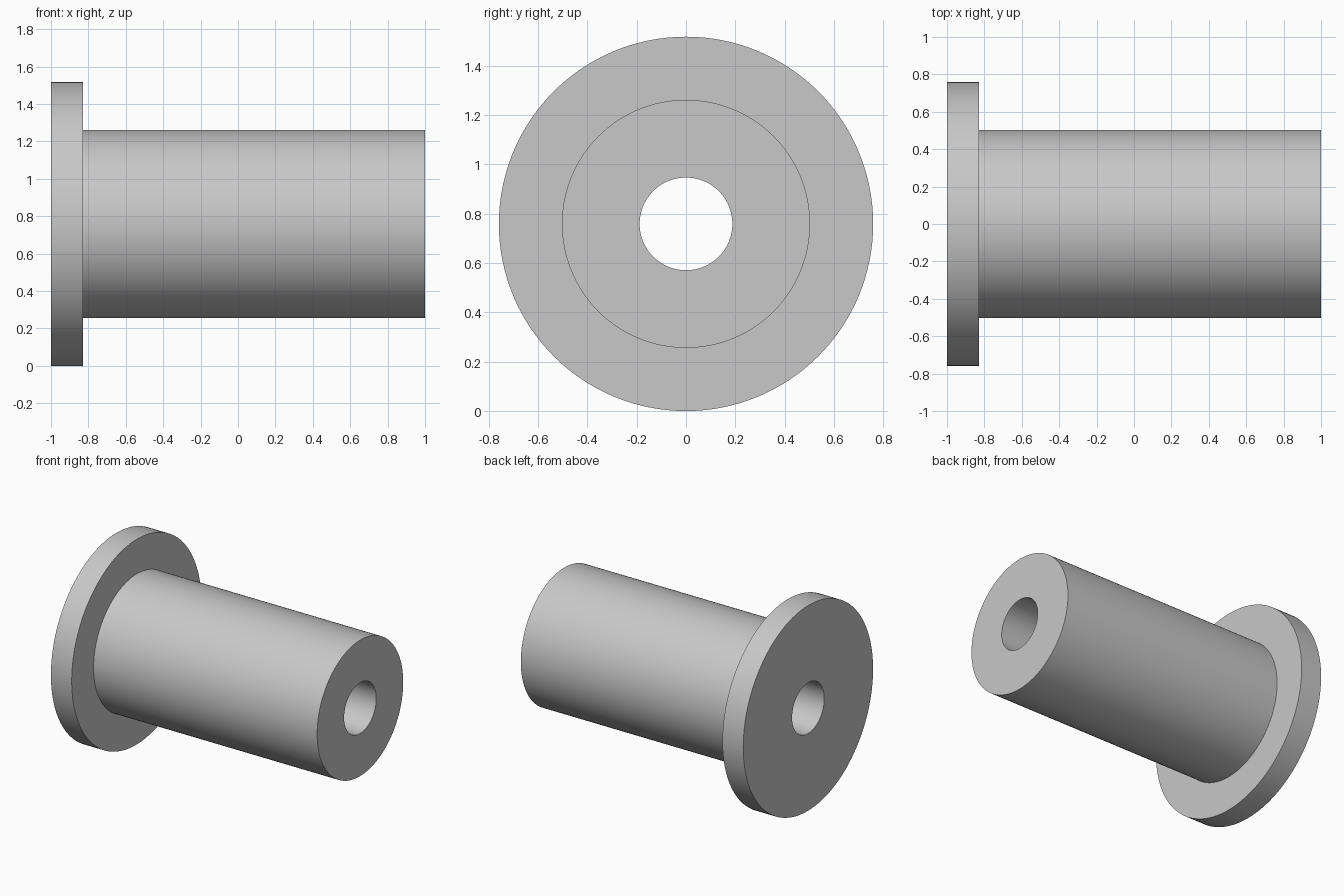
import bpy
import bmesh
import math
from mathutils import Vector

cube = bpy.data.objects.get("Cube")
if cube:
    bpy.data.objects.remove(cube, do_unlink=True)

# Main dimensions
FLANGE_R, BODY_R, BORE_R = 0.759, 0.503, 0.188
BACK_X, SHOULDER_X, END_X = -1.0, -0.83, 1.0
SEGMENTS = 128

# Plain grey material
grey = bpy.data.materials.new("grey")
grey.use_nodes = True
color = (0.58, 0.58, 0.58, 1.0)
grey.diffuse_color = color
grey.node_tree.nodes["Principled BSDF"].inputs["Base Color"].default_value = color

# Half section of the bushing: (x, radius), revolved around the x axis
section = [
    (BACK_X, BORE_R),
    (BACK_X, FLANGE_R),
    (SHOULDER_X, FLANGE_R),
    (SHOULDER_X, BODY_R),
    (END_X, BODY_R),
    (END_X, BORE_R),
]
bm = bmesh.new()
verts = [bm.verts.new((x, 0, r)) for x, r in section]
edges = [bm.edges.new((v, verts[(i + 1) % len(verts)])) for i, v in enumerate(verts)]
bmesh.ops.spin(bm, geom=verts + edges, cent=Vector(), axis=Vector((1, 0, 0)),
               angle=math.tau, steps=SEGMENTS, use_merge=True)
bmesh.ops.remove_doubles(bm, verts=bm.verts, dist=0.0001)
bmesh.ops.recalc_face_normals(bm, faces=bm.faces)

# Lift the lathed part so the flange rests on the ground
bmesh.ops.translate(bm, verts=bm.verts, vec=(0, 0, FLANGE_R))
mesh = bpy.data.meshes.new("flanged_bushing")
bm.to_mesh(mesh)
bm.free()
mesh.materials.append(grey)

bushing = bpy.data.objects.new("flanged_bushing", mesh)
bpy.context.collection.objects.link(bushing)

# Smooth round walls, crisp rims
bpy.ops.object.select_all(action="DESELECT")
bushing.select_set(True)
bpy.context.view_layer.objects.active = bushing
bpy.ops.object.shade_smooth_by_angle(angle=math.radians(30))
